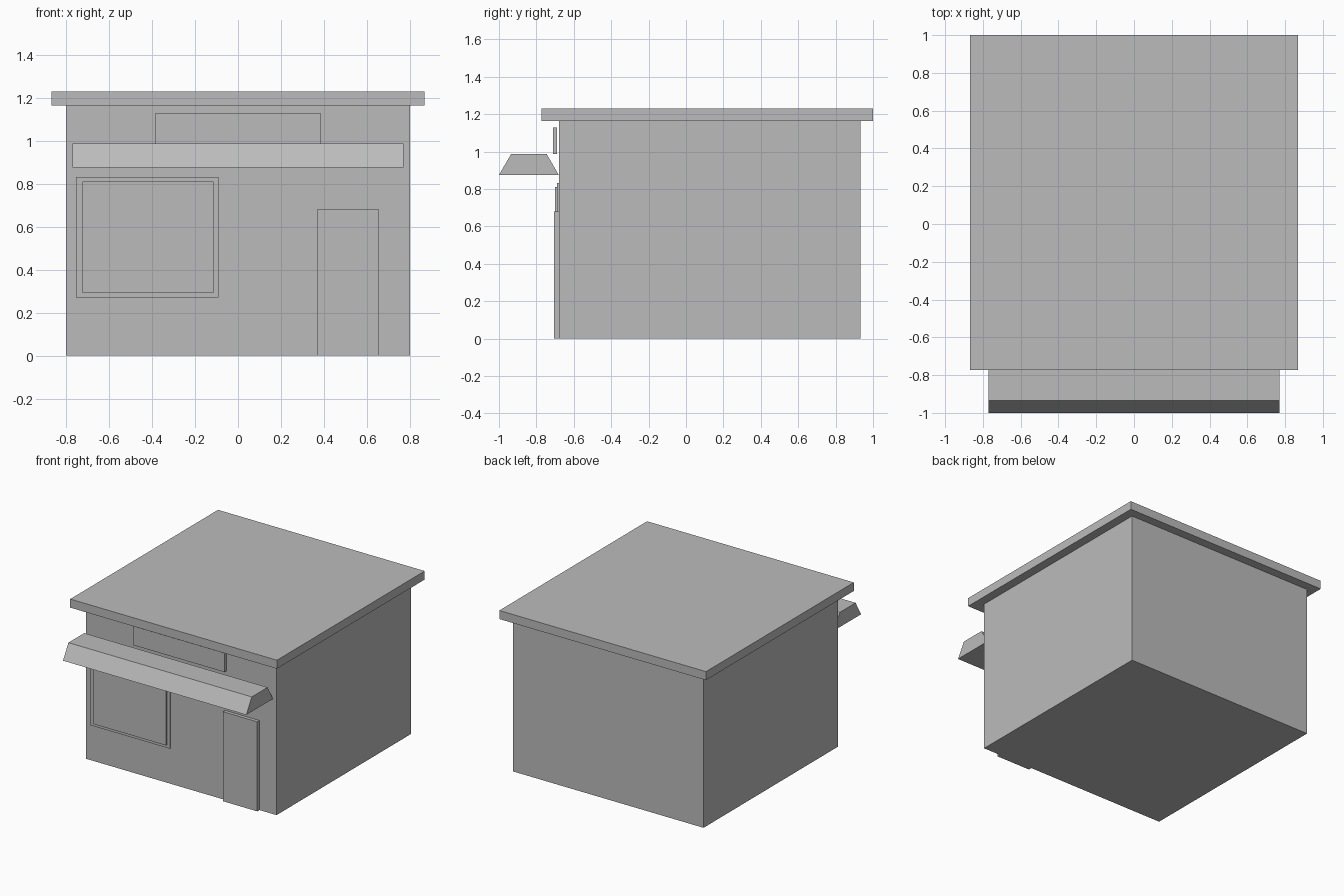
import bpy
import bmesh

cube = bpy.data.objects.get("Cube")
if cube:
    bpy.data.objects.remove(cube, do_unlink=True)

# Single plain grey for the whole shop
grey = bpy.data.materials.new("plain_grey")
grey.use_nodes = True
grey.diffuse_color = (0.5, 0.5, 0.5, 1)
grey.node_tree.nodes["Principled BSDF"].inputs["Base Color"].default_value = (0.5, 0.5, 0.5, 1)


def prism(name, x0, x1, profile):
    """Extrude a closed (y, z) profile from x0 to x1."""
    bm = bmesh.new()
    face = bm.faces.new([bm.verts.new((x0, y, z)) for y, z in profile])
    new = bmesh.ops.extrude_face_region(bm, geom=[face])["geom"]
    verts = [v for v in new if isinstance(v, bmesh.types.BMVert)]
    bmesh.ops.translate(bm, verts=verts, vec=(x1 - x0, 0, 0))
    bmesh.ops.recalc_face_normals(bm, faces=bm.faces)
    mesh = bpy.data.meshes.new(name)
    bm.to_mesh(mesh)
    bm.free()
    mesh.materials.append(grey)
    obj = bpy.data.objects.new(name, mesh)
    bpy.context.collection.objects.link(obj)
    return obj


def box(name, x0, x1, y0, y1, z0, z1):
    return prism(name, x0, x1, [(y0, z0), (y1, z0), (y1, z1), (y0, z1)])


WALL = -0.68  # front wall plane

# Building shell and overhanging roof slab
box("walls", -0.80, 0.80, WALL, 0.932, 0, 1.165)
box("roof", -0.868, 0.868, -0.773, 1.0, 1.165, 1.23)

# Sloped awning across the shop front
prism("awning", -0.77, 0.77,
      [(-1.0, 0.875), (WALL, 0.875), (-0.745, 0.987), (-0.935, 0.987)])

# Blank sign board standing just off the wall
box("sign_board", -0.385, 0.385, -0.712, -0.69, 0.987, 1.13)

# Display window and door
box("window_frame", -0.755, -0.09, -0.69, WALL, 0.27, 0.832)
box("window_pane", -0.725, -0.115, -0.70, -0.69, 0.292, 0.81)
box("door", 0.368, 0.656, -0.706, WALL, 0, 0.68)
